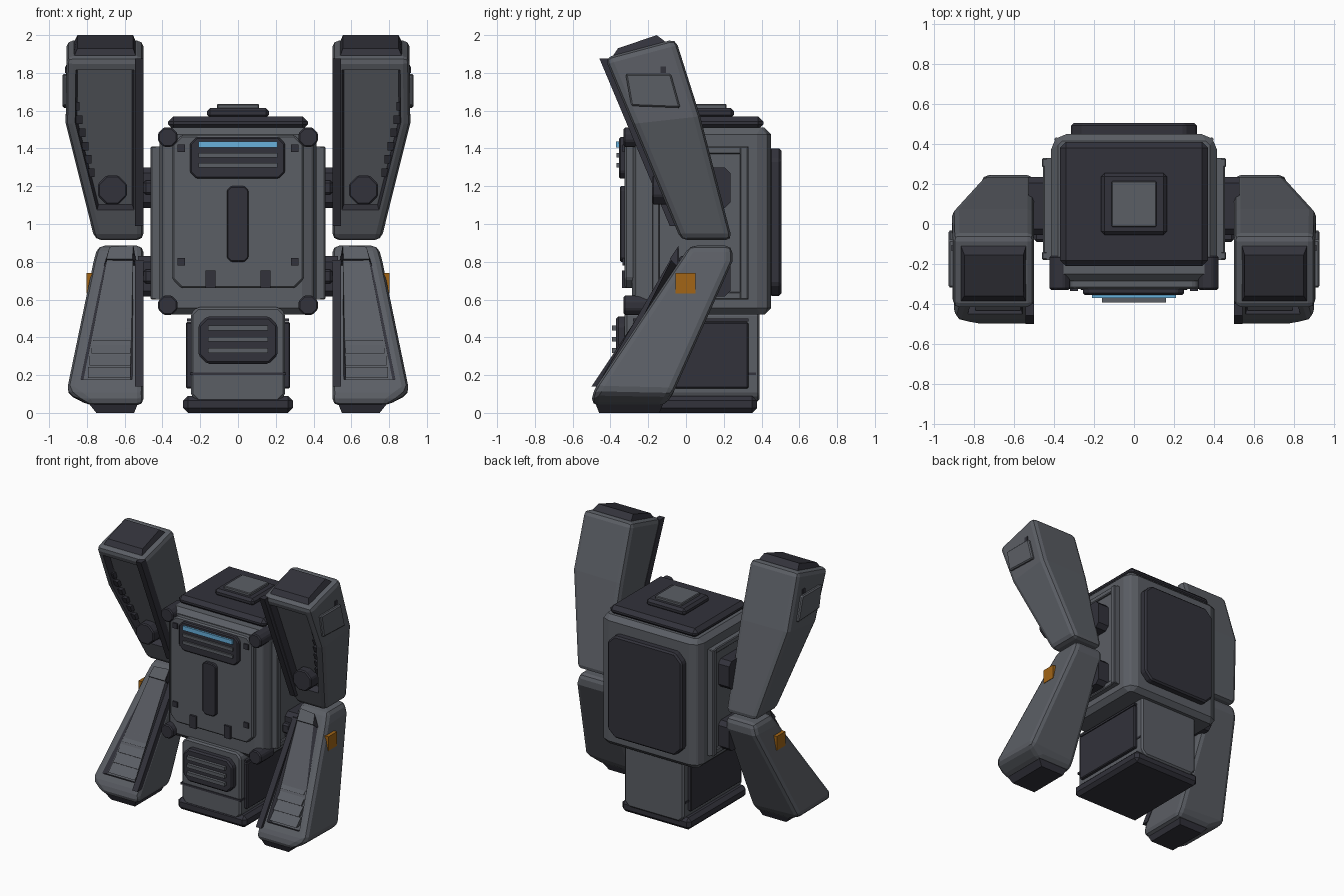
import bpy, bmesh, math
from mathutils import Vector, Matrix

cube = bpy.data.objects.get("Cube")
if cube:
    bpy.data.objects.remove(cube, do_unlink=True)


def material(name, color):
    m = bpy.data.materials.new(name)
    m.use_nodes = True
    m.diffuse_color = (*color, 1)
    m.node_tree.nodes["Principled BSDF"].inputs["Base Color"].default_value = (*color, 1)
    return m


GREY = material("steel grey", (0.105, 0.113, 0.13))
DARK = material("charcoal", (0.032, 0.032, 0.043))
BLUE = material("light blue", (0.14, 0.44, 0.72))
ORANGE = material("orange", (0.36, 0.13, 0.008))


def finish(name, bm, mats, mirror=False):
    bmesh.ops.recalc_face_normals(bm, faces=bm.faces)
    mesh = bpy.data.meshes.new(name)
    bm.to_mesh(mesh)
    bm.free()
    for m in mats:
        mesh.materials.append(m)
    ob = bpy.data.objects.new(name, mesh)
    bpy.context.collection.objects.link(ob)
    if mirror:
        ob.modifiers.new("mirror", "MIRROR").use_clip = False
    return ob


def bevel(bm, width, segments=1):
    edges = [e for e in bm.edges if e.calc_face_angle(0) > 0.5]
    bmesh.ops.bevel(bm, geom=edges, offset=width, segments=segments, profile=0.5, affect="EDGES")


def box(name, x, y, z, mat, cut=0, axis=1, edge=0, segments=1, mirror=False):
    """Box from three ranges; cut chamfers edges along axis, edge bevels the rest."""
    bm = bmesh.new()
    bmesh.ops.create_cube(bm, size=1)
    for v in bm.verts:
        v.co = [(r[0] + r[1]) / 2 + c * (r[1] - r[0]) for r, c in zip((x, y, z), v.co)]
    if cut:
        along = [e for e in bm.edges
                 if abs((e.verts[0].co - e.verts[1].co).normalized()[axis]) > 0.9]
        bmesh.ops.bevel(bm, geom=along, offset=cut, segments=segments, profile=0.5, affect="EDGES")
    if edge:
        bevel(bm, edge)
    return finish(name, bm, [mat], mirror)


def loft_mesh(rows):
    """Rows of (x0, x1, front y, front z, back y, back z)."""
    bm = bmesh.new()
    rings = [[bm.verts.new(p) for p in ((a, yf, zf), (b, yf, zf), (b, yb, zb), (a, yb, zb))]
             for a, b, yf, zf, yb, zb in rows]
    for r, q in zip(rings, rings[1:]):
        for i in range(4):
            j = (i + 1) % 4
            bm.faces.new((r[i], r[j], q[j], q[i]))
    bm.faces.new(rings[0])
    bm.faces.new(rings[-1])
    bmesh.ops.recalc_face_normals(bm, faces=bm.faces)
    return bm


def loft(name, rows, mat, width=0):
    bm = loft_mesh(rows)
    if width:
        bevel(bm, width)
    return finish(name, bm, [mat], True)


def limb(name, rows, normal, low, high, rim):
    """Rounded limb shell with a dark-walled recess in its front."""
    bm = loft_mesh(rows)
    bevel(bm, 0.035, 2)
    for z in (low, high):
        bmesh.ops.bisect_plane(bm, geom=bm.verts[:] + bm.edges[:] + bm.faces[:],
                               plane_co=(0, 0, z), plane_no=(0, 0, 1))
    n = Vector(normal).normalized()
    bm.normal_update()
    front = [f for f in bm.faces
             if f.normal.dot(n) > 0.985 and low < f.calc_center_median().z < high]
    bmesh.ops.inset_region(bm, faces=front, thickness=rim, use_even_offset=True)
    walls = bmesh.ops.inset_region(bm, faces=front, thickness=0.01, depth=-0.05, use_even_offset=True)
    for f in walls["faces"]:
        f.material_index = 1
    return finish(name, bm, [GREY, DARK], True)


def drum(name, x, z, radius, y, mat):
    """Eight-sided drum along y, mirrored to both sides."""
    bm = bmesh.new()
    turn = (Matrix.Translation((x, sum(y) / 2, z)) @ Matrix.Rotation(math.pi / 2, 4, "X")
            @ Matrix.Rotation(math.pi / 8, 4, "Z"))
    bmesh.ops.create_cone(bm, cap_ends=True, segments=8, radius1=radius, radius2=radius,
                          depth=y[1] - y[0], matrix=turn)
    bevel(bm, 0.008)
    return finish(name, bm, [mat], True)


# Torso
box("torso", (-.415, .415), (-.285, .45), (.52, 1.51), GREY, .04, 2, .035)
box("chest_plate", (-.35, .35), (-.325, -.27), (.66, 1.47), GREY, .05, 1, .01)
box("back_panel", (-.315, .315), (.44, .505), (.62, 1.4), DARK, .06, 1, .012)
box("chest_strip", (-.058, .055), (-.35, -.3), (.8, 1.2), DARK, .02, 1, .006)
for z in (.57, 1.46):
    drum("corner_bolt", .372, z, .056, (-.33, -.16), DARK)
for z in (.8, 1.4):
    box("chest_stud", (.28, .32), (-.335, -.3), (z - .02, z + .02), DARK, mirror=True)
box("chest_latch", (.118, .172), (-.34, -.3), (.66, .755), DARK, mirror=True)

# Roof
box("roof_slab", (-.37, .37), (-.21, .41), (1.5, 1.57), DARK, edge=.028)
box("roof_hatch", (-.165, .165), (-.055, .255), (1.56, 1.615), DARK, edge=.018)
box("roof_hatch_lid", (-.112, .112), (-.015, .215), (1.6, 1.635), GREY, edge=.005)

# Framed side panels and limb joints
box("side_panel", (.40, .438), (-.18, .33), (.6, 1.41), GREY, mirror=True)
for y in ((-.18, -.14), (.285, .33)):
    box("side_frame_post", (.43, .462), y, (.6, 1.41), GREY, edge=.006, mirror=True)
for z in ((.6, .64), (1.37, 1.41)):
    box("side_frame_rail", (.43, .455), (-.15, .3), z, GREY, edge=.006, mirror=True)
for z in (.72, 1.19):
    box("joint", (.42, .53), (-.055, .235), (z - .105, z + .11), DARK, .03, 0, mirror=True)
    box("joint_lug", (.43, .5), (-.09, -.04), (z - .035, z + .04), DARK, edge=.012, mirror=True)

# Waist and base
box("waist", (-.25, .25), (-.325, .39), (.06, .56), GREY, .035, 1, .012)
box("waist_band", (-.255, .255), (-.33, .37), (.2, .215), DARK)
box("waist_side", (.24, .275), (-.28, .33), (.13, .48), DARK, edge=.006, mirror=True)
box("waist_side_trim", (.24, .27), (-.28, .33), (.485, .5), DARK, mirror=True)
box("base", (-.29, .29), (-.33, .375), (0, .09), DARK, edge=.025)

# Grilles
box("chest_grille", (-.255, .25), (-.355, -.3), (1.24, 1.46), DARK, .035, 1, .008)
box("waist_grille", (-.21, .21), (-.37, -.3), (.26, .51), DARK, .045, 1, .012)
box("light_bar", (-.21, .21), (-.37, -.34), (1.405, 1.437), BLUE)
for z in (1.31, 1.365):
    box("chest_grille_bar", (-.21, .21), (-.368, -.34), (z - .012, z + .012), GREY)
for z in (.33, .39, .45):
    box("waist_grille_bar", (-.16, .16), (-.393, -.35), (z - .013, z + .013), GREY)


def arm_y(z):
    return -.43 + .42 * (1.88 - z)


def leg_y(z):
    return -.495 + .6645 * (z - .11)


# Arms
limb("arm", [(.5, .758, arm_y(.92), .915, .245, .915),
             (.5, .912, arm_y(1.53), 1.53, .075, 1.57),
             (.5, .908, arm_y(1.88), 1.88, -.055, 1.98)], (0, -1, -.42), 1.06, 1.83, .015)
loft("arm_cap", [(.535, .875, -.4, 1.87, -.09, 1.95), (.555, .85, -.36, 1.93, -.155, 2)], DARK)
loft("arm_rail", [(.5, .545, arm_y(z) - .03, z, arm_y(z) + .03, z) for z in (.99, 1.875)], DARK)
drum("arm_knob", .665, 1.18, .083, (-.18, -.06), DARK)
for i in range(6):
    z = 1.25 + i * .07
    x = .76 + i * .016
    loft("arm_tooth", [(x, x + .035, arm_y(h) + .02, h, arm_y(h) + .06, h) for h in (z, z + .045)], DARK)
loft("arm_side_plate", [(.85, .93, -.29, 1.625, -.03, 1.615), (.85, .93, -.32, 1.795, -.08, 1.795)],
     GREY, .008)
box("arm_stud", (.89, .915), (-.135, -.105), (1.8, 1.835), DARK, mirror=True)

# Legs
limb("leg", [(.5, .79, -.5, .04, -.11, .04),
             (.5, .908, leg_y(.11), .11, -.07, .1),
             (.5, .765, leg_y(.8), .8, .245, .8),
             (.5, .742, leg_y(.885), .885, .245, .885)], (0, -1, .6645), .155, .8, .025)
loft("foot", [(.53, .79, -.48, .05, -.12, .05), (.55, .75, -.46, 0, -.14, 0)], DARK)
loft("leg_rail", [(.5, .545, leg_y(z) - .025, z, leg_y(z) + .03, z) for z in (.14, .81)], DARK)
for i in range(9):
    z = .185 + i * .065
    x = .795 - i * .0095
    loft("leg_slat", [(.57, x, leg_y(z) + .012, z, leg_y(z) + .07, z),
                      (.57, x, leg_y(z + .057) + .03, z + .057, leg_y(z + .057) + .07, z + .057)], GREY)
box("side_marker", (.74, .803), (-.055, .05), (.632, .74), ORANGE, mirror=True)
